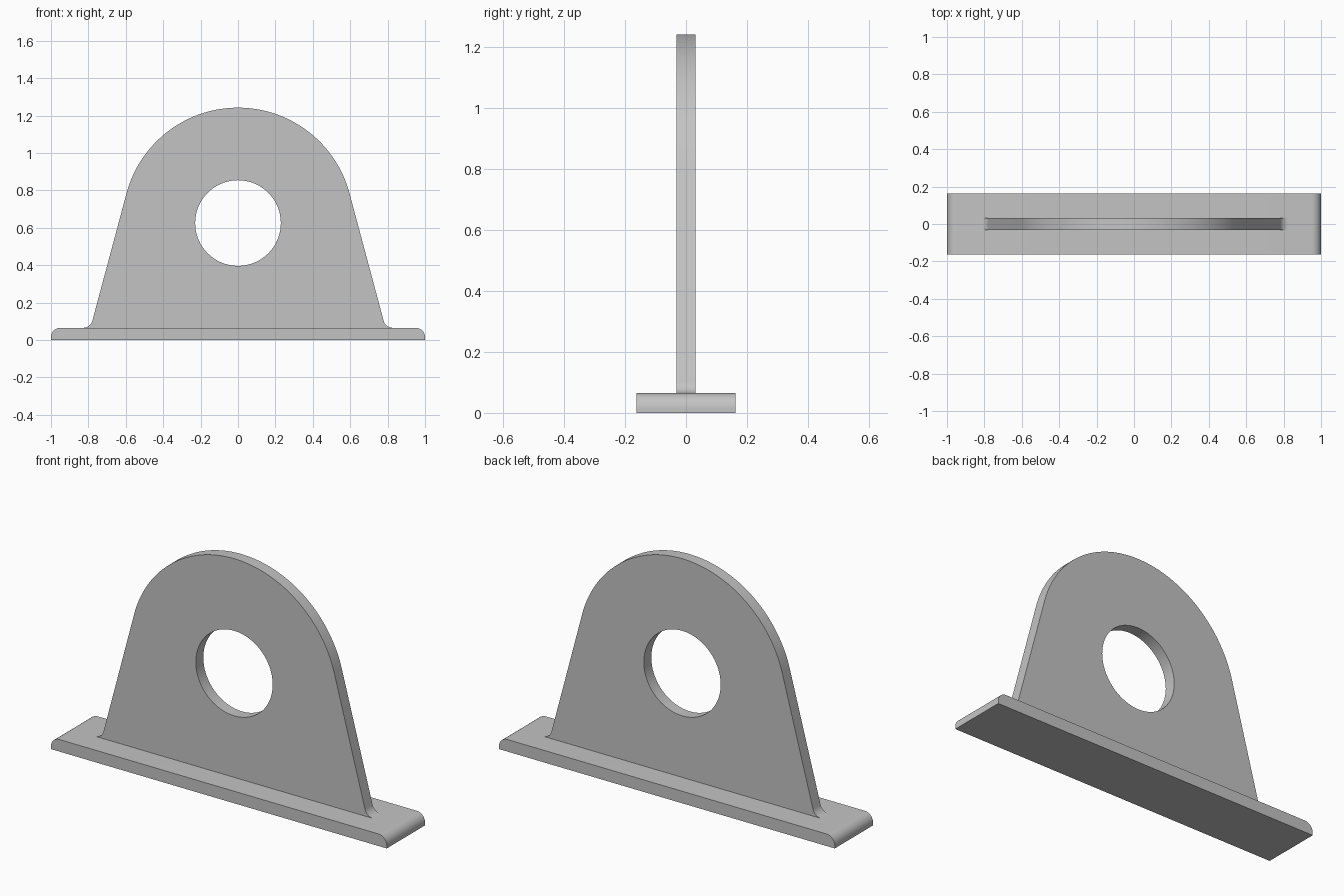
import bpy, bmesh
from math import sin, cos, tan, radians, pi

cube = bpy.data.objects.get("Cube")
if cube:
    bpy.data.objects.remove(cube, do_unlink=True)

grey = bpy.data.materials.new("plain grey")
grey.use_nodes = True
colour = (0.55, 0.55, 0.55, 1)
grey.diffuse_color = colour
grey.node_tree.nodes["Principled BSDF"].inputs["Base Color"].default_value = colour

BASE_TOP = 0.065
EYE_Z = 0.625
OUTER_R = 0.617
HOLE_R = 0.229
FILLET = 0.05
SLOPE = radians(15)


def arc(cx, cz, r, a0, a1, n):
    return [(cx + r * cos(a0 + (a1 - a0) * i / n),
             cz + r * sin(a0 + (a1 - a0) * i / n)) for i in range(n + 1)]


def mirrored(half):
    """Close a right-hand half profile with its left-hand mirror image."""
    return half + [(-x, z) for x, z in reversed(half) if abs(x) > 1e-6]


def extruded(name, loops, depth):
    """Fill x-z loops (later ones are holes) and extrude them along y."""
    curve = bpy.data.curves.new(name + " profile", 'CURVE')
    curve.dimensions = '2D'
    curve.fill_mode = 'BOTH'
    curve.extrude = depth / 2
    for loop in loops:
        spline = curve.splines.new('POLY')
        spline.points.add(len(loop) - 1)
        for point, (x, z) in zip(spline.points, loop):
            point.co = (x, z, 0, 1)
        spline.use_cyclic_u = True
    temp = bpy.data.objects.new(name + " profile", curve)
    mesh = bpy.data.meshes.new_from_object(temp)
    bpy.data.objects.remove(temp)
    bpy.data.curves.remove(curve)

    bm = bmesh.new()
    bm.from_mesh(mesh)
    bmesh.ops.remove_doubles(bm, verts=bm.verts, dist=1e-5)
    for v in bm.verts:
        x, z, y = v.co
        v.co = (x, -y, z)
    bmesh.ops.recalc_face_normals(bm, faces=bm.faces)
    bm.to_mesh(mesh)
    bm.free()

    mesh.name = name
    mesh.materials.clear()
    mesh.materials.append(grey)
    obj = bpy.data.objects.new(name, mesh)
    bpy.context.collection.objects.link(obj)
    bpy.ops.object.select_all(action='DESELECT')
    obj.select_set(True)
    bpy.context.view_layer.objects.active = obj
    bpy.ops.object.shade_smooth_by_angle(angle=radians(30))
    return obj


# Base bar with rounded upper ends
base_half = [(1, 0)] + arc(0.95, BASE_TOP - 0.05, 0.05, 0, pi / 2, 12)
extruded("base_bar", [mirrored(base_half)], 0.326)

# Upright plate: round top, sloping sides, filleted foot, round hole
side_x = OUTER_R * cos(SLOPE)
side_z = EYE_Z + OUTER_R * sin(SLOPE)
foot_x = side_x + (side_z - BASE_TOP) * tan(SLOPE)
fillet_x = foot_x + FILLET * tan(radians(45) - SLOPE / 2)
plate_half = arc(0, EYE_Z, OUTER_R, pi / 2, SLOPE, 40)
plate_half += arc(fillet_x, BASE_TOP + FILLET, FILLET, pi + SLOPE, 1.5 * pi, 10)
plate_half += [(foot_x, BASE_TOP / 2)]
hole = arc(0, EYE_Z, HOLE_R, 0, 2 * pi, 64)[:-1]
extruded("upright_plate", [mirrored(plate_half), hole], 0.064)
